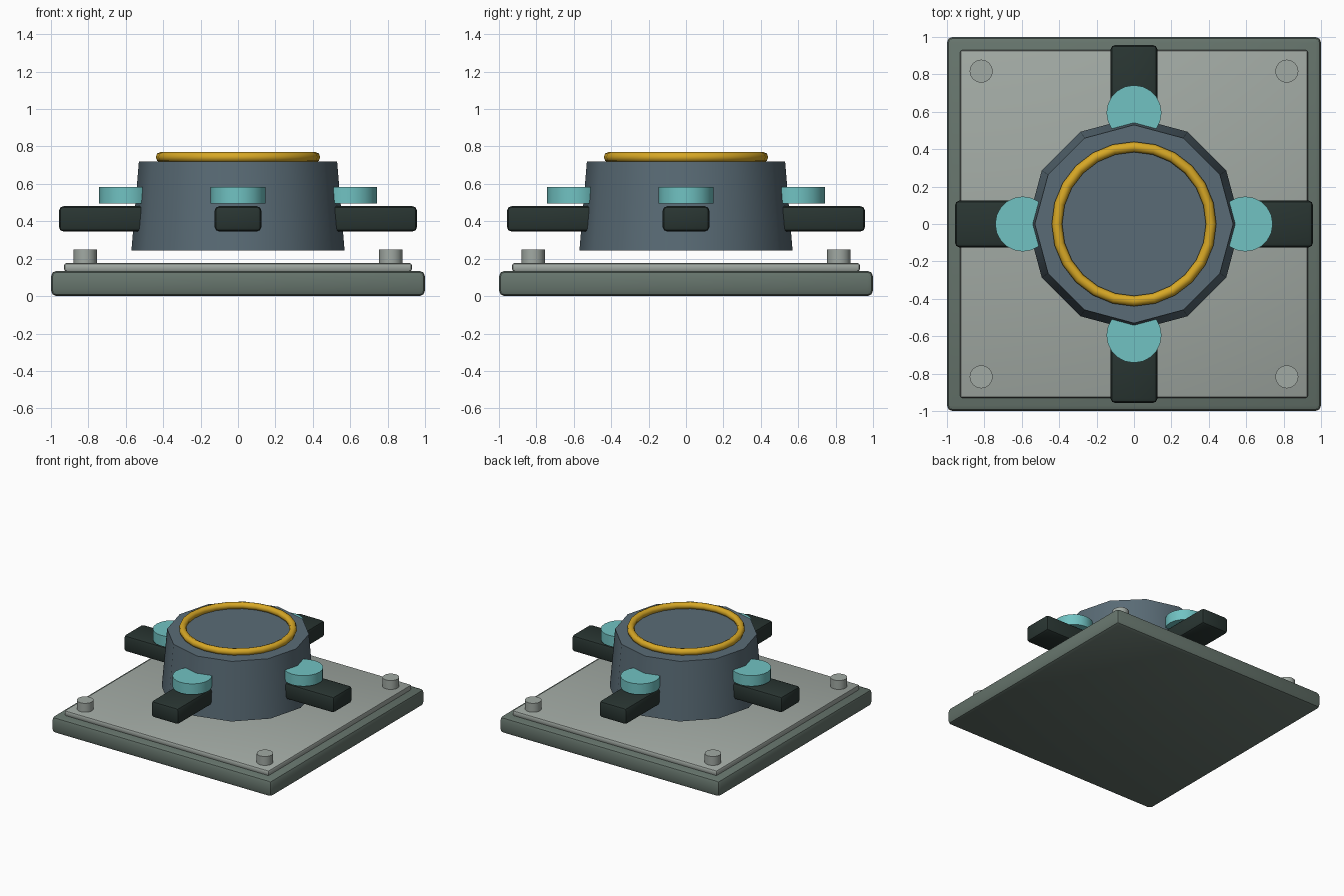
import bpy
from math import radians, cos, sin, pi

if "Cube" in bpy.data.objects:
    bpy.data.objects.remove(bpy.data.objects["Cube"])


def mat(name, r, g, b):
    m = bpy.data.materials.new(name)
    m.diffuse_color = [(c / 255) ** 2.2 for c in (r, g, b)] + [1]
    m.use_nodes = True
    m.node_tree.nodes["Principled BSDF"].inputs["Base Color"].default_value = m.diffuse_color
    return m


BASE = mat("base_green_grey", 102, 116, 108)
PLATE = mat("plate_grey", 160, 168, 162)
BODY = mat("slate", 90, 107, 117)
DARK = mat("dark_green", 45, 56, 53)
TEAL = mat("teal", 112, 193, 193)
GOLD = mat("gold", 214, 166, 42)


def finish(name, material, angle=35):
    ob = bpy.context.object
    ob.name = name
    ob.data.materials.append(material)
    bpy.ops.object.shade_smooth_by_angle(angle=radians(angle))
    return ob


def box(name, size, loc, material, bevel, rot=0):
    bpy.ops.mesh.primitive_cube_add(size=1, location=loc, rotation=(0, 0, rot))
    ob = bpy.context.object
    ob.scale = size
    bpy.ops.object.transform_apply(location=False, rotation=False, scale=True)
    mod = ob.modifiers.new("Bevel", 'BEVEL')
    mod.width = bevel
    mod.segments = 2
    bpy.ops.object.modifier_apply(modifier=mod.name)
    return finish(name, material)


def disc(name, r, z0, z1, x, y, material, sides):
    bpy.ops.mesh.primitive_cylinder_add(vertices=sides, radius=r, depth=z1 - z0,
                                        location=(x, y, (z0 + z1) / 2))
    return finish(name, material)


# square base and inset plate
box("base_slab", (2, 2, 0.135), (0, 0, 0.0675), BASE, 0.03)
box("top_plate", (1.86, 1.86, 0.046), (0, 0, 0.154), PLATE, 0.014)

# corner bolts
for i, (sx, sy) in enumerate([(1, 1), (-1, 1), (-1, -1), (1, -1)]):
    disc(f"corner_bolt_{i}", 0.062, 0.176, 0.25, sx * 0.817, sy * 0.817, PLATE, 16)

# tapered twelve-sided body
bpy.ops.mesh.primitive_cone_add(vertices=12, radius1=0.57, radius2=0.53,
                                depth=0.475, location=(0, 0, 0.481))
finish("turret_body", BODY)

# rim ring on top
bpy.ops.mesh.primitive_torus_add(major_radius=0.412, minor_radius=0.028,
                                 major_segments=24, minor_segments=8,
                                 location=(0, 0, 0.743))
finish("rim_ring", GOLD, 50)

# four arms with round pads above
for i in range(4):
    a = i * pi / 2
    c, s = cos(a), sin(a)
    box(f"arm_{i}", (0.52, 0.25, 0.135), (0.697 * c, 0.697 * s, 0.413), DARK, 0.024, a)
    disc(f"arm_pad_{i}", 0.147, 0.495, 0.583, 0.595 * c, 0.595 * s, TEAL, 20)
